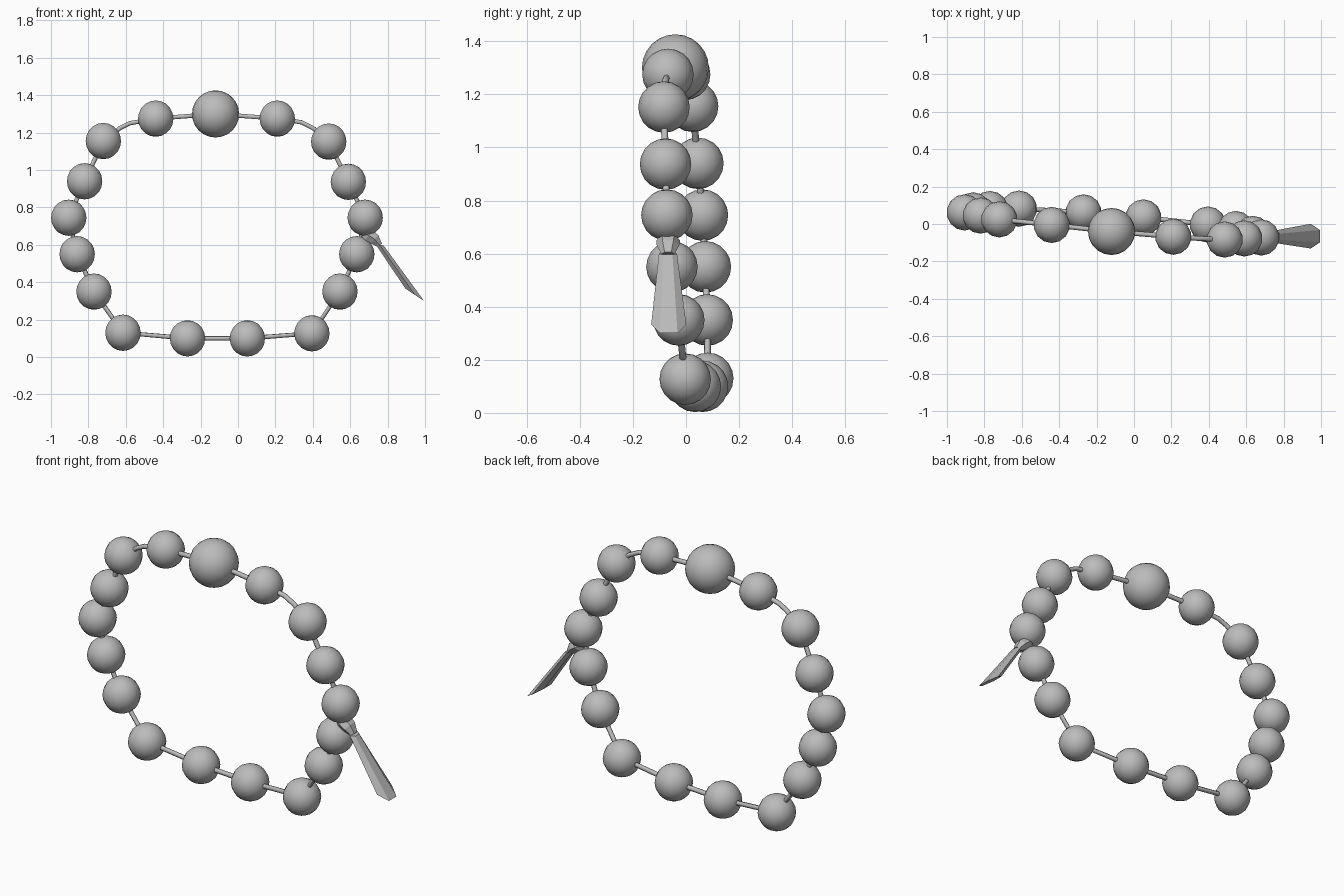
import bpy, bmesh, math
from mathutils import Vector

if "Cube" in bpy.data.objects:
    bpy.data.objects.remove(bpy.data.objects["Cube"])

grey = bpy.data.materials.new("grey")
grey.diffuse_color = (0.5, 0.5, 0.5, 1)
grey.use_nodes = True
grey.node_tree.nodes["Principled BSDF"].inputs["Base Color"].default_value = grey.diffuse_color


def add_object(name, bm, smooth=False):
    bmesh.ops.recalc_face_normals(bm, faces=bm.faces)
    mesh = bpy.data.meshes.new(name)
    bm.to_mesh(mesh)
    bm.free()
    mesh.materials.append(grey)
    for p in mesh.polygons:
        p.use_smooth = smooth
    ob = bpy.data.objects.new(name, mesh)
    bpy.context.collection.objects.link(ob)
    return ob


def loft(bm, rings):
    """Skin closed rings of points and cap both ends."""
    vs = [[bm.verts.new(p) for p in r] for r in rings]
    n = len(vs[0])
    for a, b in zip(vs, vs[1:]):
        for i in range(n):
            bm.faces.new((a[i], a[(i + 1) % n], b[(i + 1) % n], b[i]))
    bm.faces.new(vs[0])
    bm.faces.new(vs[-1])


# Bead centres, anticlockwise from the large top bead
big = (-0.12, -0.04, 1.30)
left = [(-0.44, -0.005, 1.275), (-0.72, 0.025, 1.155), (-0.82, 0.045, 0.94),
        (-0.905, 0.062, 0.745), (-0.86, 0.073, 0.55), (-0.77, 0.08, 0.35),
        (-0.615, 0.082, 0.13)]
bottom = [(-0.27, 0.062, 0.10), (0.05, 0.035, 0.10)]
right = [(0.395, -0.003, 0.127), (0.545, -0.027, 0.35), (0.635, -0.053, 0.55),
         (0.68, -0.072, 0.745), (0.59, -0.077, 0.937), (0.485, -0.083, 1.152),
         (0.21, -0.068, 1.275)]


def bead(name, pos, r, seg, rings):
    bm = bmesh.new()
    bmesh.ops.create_uvsphere(bm, u_segments=seg, v_segments=rings, radius=r)
    add_object(name, bm, True).location = pos


bead("large_bead", big, 0.126, 20, 12)
for i, p in enumerate(left + bottom + right):
    bead(f"bead_{i + 1:02d}", p, 0.097, 14, 10)

# Cord threaded through all beads, with bends at the two upper corners
path = ([big, left[0], (-0.58, 0.01, 1.25), (-0.63, 0.015, 1.225)] + left[1:]
        + bottom + right[:-1]
        + [(0.40, -0.08, 1.225), (0.34, -0.077, 1.255), right[-1]])
curve = bpy.data.curves.new("cord_path", 'CURVE')
curve.dimensions = '3D'
curve.bevel_depth = 0.013
curve.bevel_resolution = 1
spline = curve.splines.new('POLY')
spline.points.add(len(path) - 1)
for pt, co in zip(spline.points, path):
    pt.co = (*co, 1)
spline.use_cyclic_u = True
curve.materials.append(grey)
cord = bpy.data.objects.new("cord", curve)
bpy.context.collection.objects.link(cord)


# Six-sided tassel, flaring to an oblique flat end
def hexagon(centre, across, half_width):
    c, a = Vector(centre), Vector(across) / math.sin(math.pi / 3)
    return [c + a * math.sin(k * math.pi / 3)
            + Vector((0, half_width * math.cos(k * math.pi / 3), 0)) for k in range(6)]


bm = bmesh.new()
loft(bm, [hexagon((0.757, -0.068, 0.60), (0.022, 0, -0.004), 0.034),
          hexagon((0.945, -0.065, 0.333), (0.05, 0, -0.033), 0.066)])
add_object("tassel", bm)

# Knot between cord and tassel
bm = bmesh.new()
loft(bm, [hexagon((0.665, -0.066, 0.665), (0.012, 0, 0.012), 0.02),
          hexagon((0.70, -0.067, 0.65), (0.022, 0, 0.024), 0.045),
          hexagon((0.73, -0.068, 0.63), (0.02, 0, 0.022), 0.042),
          hexagon((0.758, -0.068, 0.598), (0.012, 0, 0.008), 0.025)])
add_object("knot", bm)
